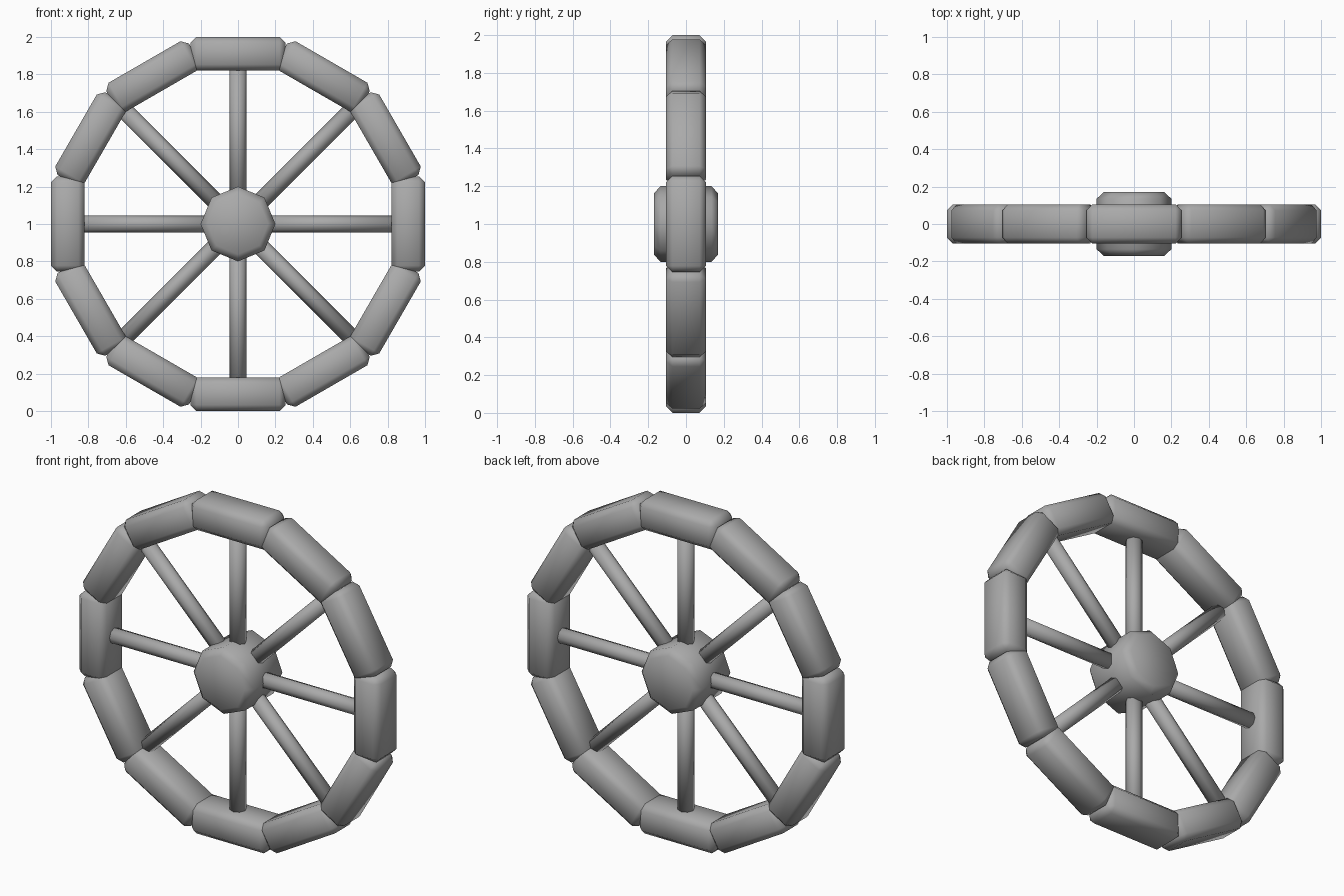
import bpy, bmesh
from math import pi, radians, cos, sin
from mathutils import Matrix, Vector

cube = bpy.data.objects.get("Cube")
if cube:
    bpy.data.objects.remove(cube)

grey = bpy.data.materials.new("plain grey")
grey.use_nodes = True
colour = (0.4, 0.4, 0.4, 1)
grey.diffuse_color = colour
grey.node_tree.nodes["Principled BSDF"].inputs["Base Color"].default_value = colour

CENTRE = Vector((0, 0, 1))


def finish(name, bm, matrix):
    """Turn a bmesh into a smooth grey object at the given transform."""
    mesh = bpy.data.meshes.new(name)
    bmesh.ops.recalc_face_normals(bm, faces=bm.faces)
    bm.to_mesh(mesh)
    bm.free()
    mesh.materials.append(grey)
    mesh.shade_smooth()
    obj = bpy.data.objects.new(name, mesh)
    bpy.context.collection.objects.link(obj)
    obj.matrix_world = Matrix.Translation(CENTRE) @ matrix


def prism(sides, radius, depth, matrix):
    bm = bmesh.new()
    bmesh.ops.create_cone(bm, cap_ends=True, segments=sides, radius1=radius,
                          radius2=radius, depth=depth, matrix=matrix)
    return bm


# Rim: twelve chamfered blocks in a ring
for i in range(12):
    bm = bmesh.new()
    bmesh.ops.create_cube(bm, size=1, matrix=Matrix.Translation((0, 0, 0.91))
                          @ Matrix.Diagonal((0.51, 0.21, 0.18, 1)))
    bmesh.ops.bevel(bm, geom=bm.edges[:], offset=0.033, segments=1,
                    affect='EDGES')
    finish(f"rim_block_{i + 1}", bm, Matrix.Rotation(i * pi / 6, 4, 'Y'))

# Spokes: eight bars from the hub into the rim
for i in range(8):
    bm = prism(8, 0.046, 0.78, Matrix.Translation((0, 0, 0.47)))
    finish(f"spoke_{i + 1}", bm, Matrix.Rotation(i * pi / 4, 4, 'Y'))

# Hub: octagonal drum with chamfered cap edges
bm = prism(8, 0.2, 0.34, Matrix.Rotation(pi / 2, 4, 'X'))
caps = [f for f in bm.faces if len(f.verts) == 8]
rims = list({e for f in caps for e in f.edges})
bmesh.ops.bevel(bm, geom=rims, offset=0.035, segments=1, affect='EDGES')
finish("hub", bm, Matrix.Identity(4))
